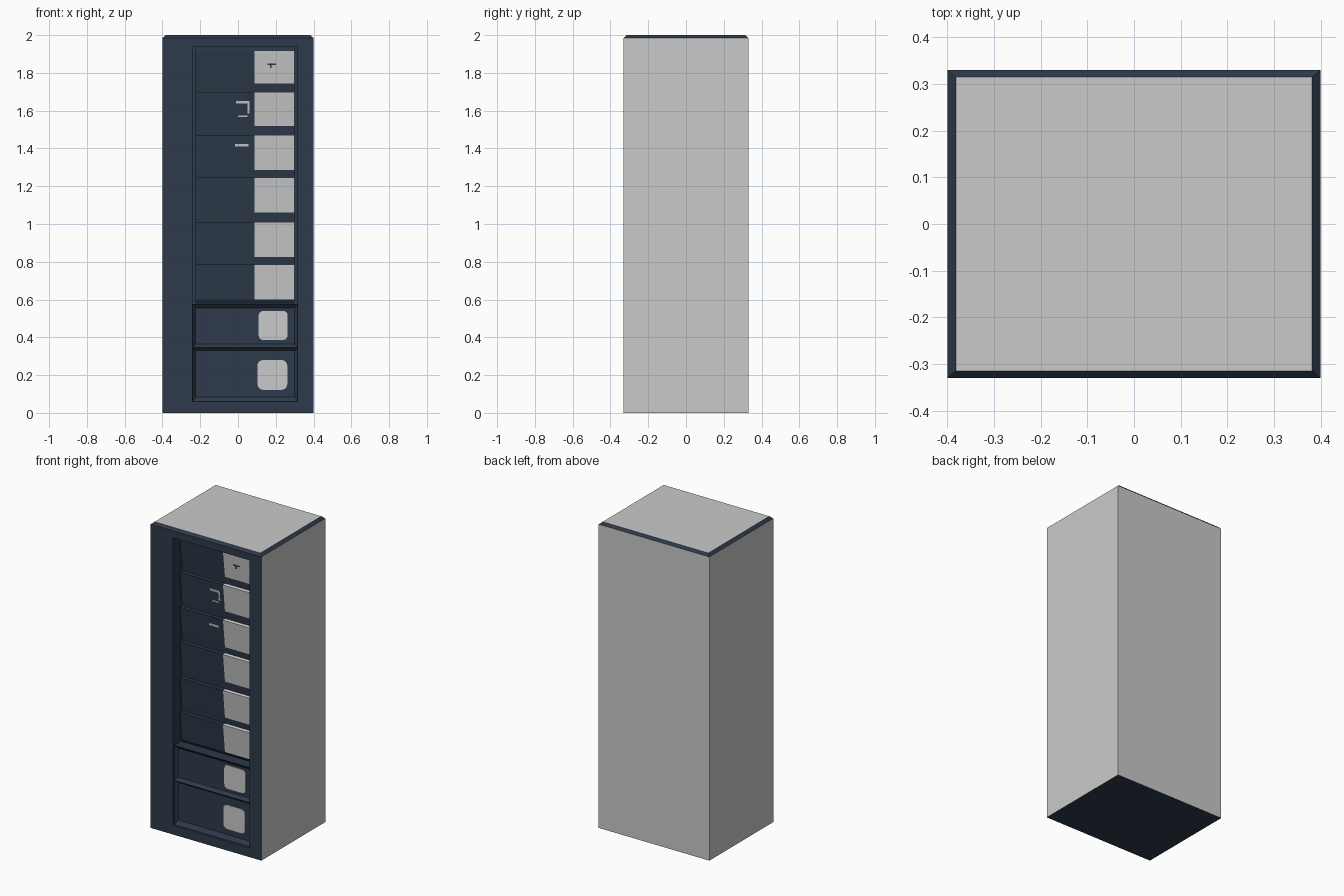
import bpy, bmesh, math

if "Cube" in bpy.data.objects:
    bpy.data.objects.remove(bpy.data.objects["Cube"])

FRONT = -0.33


def material(name, rgb):
    m = bpy.data.materials.new(name)
    m.diffuse_color = (*rgb, 1)
    m.use_nodes = True
    m.node_tree.nodes["Principled BSDF"].inputs["Base Color"].default_value = m.diffuse_color
    return m


BLUE = material("dark_blue", (0.026, 0.042, 0.069))
GREY = material("light_grey", (0.59, 0.59, 0.59))
PALE = material("pale_grey", (0.80, 0.81, 0.84))
MATS = [BLUE, GREY, PALE]


def finish(name, bm):
    bmesh.ops.remove_doubles(bm, verts=bm.verts, dist=1e-5)
    bmesh.ops.recalc_face_normals(bm, faces=bm.faces)
    me = bpy.data.meshes.new(name)
    bm.to_mesh(me)
    bm.free()
    for m in MATS:
        me.materials.append(m)
    ob = bpy.data.objects.new(name, me)
    bpy.context.collection.objects.link(ob)
    return ob


def front_rect(bm, x0, x1, z0, z1, d):
    """Rectangle of vertices lying at depth d behind the front."""
    return [bm.verts.new((x, FRONT + d, z))
            for x, z in ((x0, z0), (x1, z0), (x1, z1), (x0, z1))]


def flat_rect(bm, x, y, z):
    return [bm.verts.new(p) for p in ((-x, -y, z), (x, -y, z), (x, y, z), (-x, y, z))]


def bridge(bm, a, b, mat=0):
    for i in range(len(a)):
        j = (i + 1) % len(a)
        bm.faces.new((a[i], a[j], b[j], b[i])).material_index = mat


# Cabinet shell: grey sides, back and top; blue rim, base and recessed front
bm = bmesh.new()
base = flat_rect(bm, 0.4, 0.33, 0)
shoulder = flat_rect(bm, 0.4, 0.33, 1.985)
top = flat_rect(bm, 0.382, 0.315, 2.0)
bm.faces.new(base)
for i in (1, 2, 3):
    j = (i + 1) % 4
    bm.faces.new((base[i], base[j], shoulder[j], shoulder[i])).material_index = 1
bridge(bm, shoulder, top)
bm.faces.new(top).material_index = 1
outer = [base[0], base[1], shoulder[1], shoulder[0]]
mouth = front_rect(bm, -0.24, 0.315, 0.06, 1.94, 0)
recess = front_rect(bm, -0.24, 0.315, 0.06, 1.94, 0.085)
bridge(bm, outer, mouth)
bridge(bm, mouth, recess)
bm.faces.new(recess)
finish("cabinet_shell", bm)

# Stack of six bays: a stepped side profile carried across the width
BAYS = [(1.915, 1.745), (1.70, 1.52), (1.47, 1.285),
        (1.245, 1.06), (1.01, 0.825), (0.785, 0.60)]
D_TOP, D_BOTTOM = 0.05, 0.07
profile, kinds = [(0.085, 1.94), (D_TOP, 1.94)], [0, 0]
for n, (zt, zb) in enumerate(BAYS):
    if n:
        profile.append((0.075, zt))   # ledge on top of the bay
        kinds.append(2)
    profile += [(D_TOP, zt), (D_BOTTOM, zb)]
    kinds += [1, 0]
profile.append((0.085, 0.577))
kinds.append(0)
bm = bmesh.new()
stations = [[bm.verts.new((x, FRONT + d, z)) for d, z in profile]
            for x in (-0.225, 0.0875, 0.30)]
for s in (0, 1):
    a, b = stations[s], stations[s + 1]
    for i in range(len(profile)):
        j = (i + 1) % len(profile)
        f = bm.faces.new((a[i], a[j], b[j], b[i]))
        f.material_index = kinds[i] if s == 1 else 0
bm.faces.new(stations[0])
bm.faces.new(stations[2])
finish("upper_bays", bm)

# Two larger lower bays with sloping frames
for name, z0, z1, p0, p1 in (("middle_bay", 0.347, 0.577, 0.365, 0.555),
                             ("bottom_bay", 0.06, 0.347, 0.085, 0.33)):
    bm = bmesh.new()
    back = front_rect(bm, -0.24, 0.315, z0, z1, 0.085)
    rim = front_rect(bm, -0.24, 0.315, z0, z1, 0.015)
    panel = front_rect(bm, -0.225, 0.30, p0, p1, 0.035)
    bridge(bm, back, rim)
    bridge(bm, rim, panel)
    bm.faces.new(panel)
    bm.faces.new(back)
    finish(name, bm)


def plate(name, pts, depth, mat, t=0.003):
    """Thin plate following a panel whose depth depends on height."""
    bm = bmesh.new()
    a = [bm.verts.new((x, FRONT + depth(z) - t, z)) for x, z in pts]
    b = [bm.verts.new((x, FRONT + depth(z) + t, z)) for x, z in pts]
    bridge(bm, a, b, mat)
    bm.faces.new(a).material_index = mat
    bm.faces.new(b).material_index = mat
    return finish(name, bm)


def box(x0, x1, z0, z1):
    return [(x0, z0), (x1, z0), (x1, z1), (x0, z1)]


def rounded(cx, cz, h, r):
    pts = []
    for k in range(4):
        for s in range(5):
            t = math.radians(k * 90 + s * 22.5)
            sx = 1 if k in (0, 3) else -1
            sz = 1 if k in (0, 1) else -1
            pts.append((cx + sx * (h - r) + r * math.cos(t),
                        cz + sz * (h - r) + r * math.sin(t)))
    return pts


def bay_depth(n):
    zt, zb = BAYS[n]
    return lambda z: D_TOP + (zt - z) / (zt - zb) * (D_BOTTOM - D_TOP)


# Rounded pads on the lower bays
plate("middle_pad", rounded(0.186, 0.463, 0.077, 0.025), lambda z: 0.035, 1)
plate("bottom_pad", rounded(0.182, 0.201, 0.079, 0.03), lambda z: 0.035, 1)

# Small painted marks on the top three bays
plate("bay_mark_upper", box(-0.01, 0.062, 1.637, 1.652), bay_depth(1), 1)
plate("bay_mark_side", box(0.05, 0.062, 1.585, 1.637), bay_depth(1), 1)
plate("bay_mark_lower", box(0.0, 0.05, 1.566, 1.575), bay_depth(1), 1)
plate("bay_mark_dash", box(-0.015, 0.055, 1.409, 1.424), bay_depth(2), 1)
plate("dark_mark_bar", box(0.155, 0.2, 1.843, 1.849), bay_depth(0), 0)
plate("dark_mark_stem", box(0.17, 0.177, 1.825, 1.843), bay_depth(0), 0)
